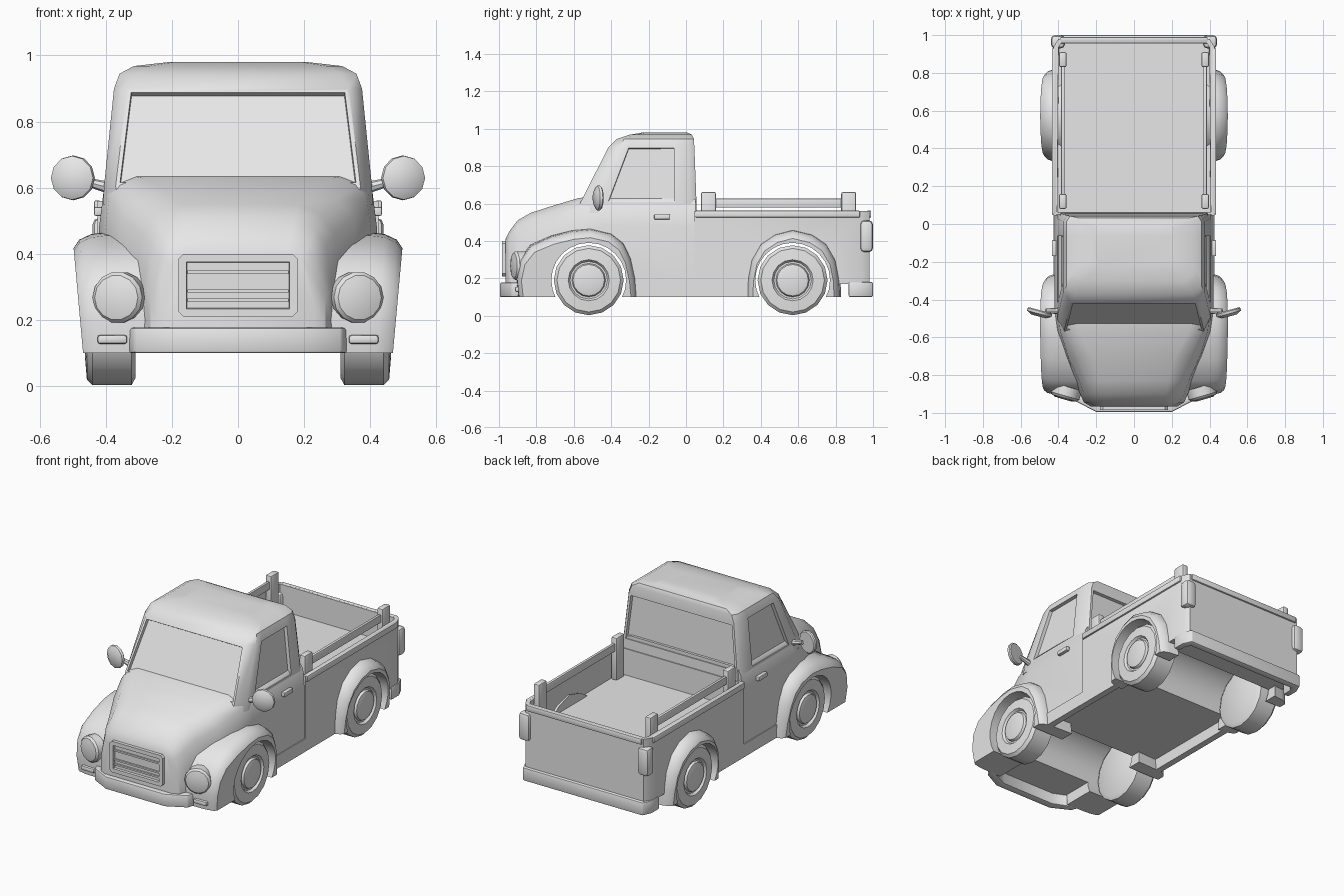
import bpy, bmesh
from math import cos, sin, pi, radians
from mathutils import Matrix, Vector

if "Cube" in bpy.data.objects:
    bpy.data.objects.remove(bpy.data.objects["Cube"])

grey = bpy.data.materials.new("light_grey")
grey.use_nodes = True
GREY = (0.8, 0.8, 0.8, 1)
grey.diffuse_color = GREY
grey.node_tree.nodes["Principled BSDF"].inputs["Base Color"].default_value = GREY

parts = []
cutters = []
FRONT, REAR, AXLE = -0.52, 0.57, 0.19


def finish(name, bm, mirror=False, cut=False, bevel=0):
    bmesh.ops.recalc_face_normals(bm, faces=bm.faces)
    me = bpy.data.meshes.new(name)
    bm.to_mesh(me)
    bm.free()
    me.materials.append(grey)
    ob = bpy.data.objects.new(name, me)
    bpy.context.collection.objects.link(ob)
    if bevel:
        m = ob.modifiers.new("bevel", "BEVEL")
        m.width, m.segments, m.limit_method = bevel, 2, "ANGLE"
    if cut:
        for c in cutters:
            m = ob.modifiers.new("arch", "BOOLEAN")
            m.operation, m.solver, m.object = "DIFFERENCE", "EXACT", c
    if mirror:
        ob.modifiers.new("mirror", "MIRROR").use_mirror_merge = False
    parts.append(ob)
    return ob


def loft(rings):
    """Skin closed rings of equal length and cap both ends."""
    bm = bmesh.new()
    vs = [[bm.verts.new(p) for p in r] for r in rings]
    n = len(vs[0])
    grid = [[bm.faces.new((a[i], a[(i + 1) % n], b[(i + 1) % n], b[i])) for i in range(n)]
            for a, b in zip(vs, vs[1:])]
    caps = [bm.faces.new(vs[0]), bm.faces.new(vs[-1])]
    bmesh.ops.recalc_face_normals(bm, faces=bm.faces)
    return bm, grid, caps


def inset(bm, face, thickness, depth):
    bmesh.ops.inset_individual(bm, faces=[face], thickness=thickness)
    bmesh.ops.inset_individual(bm, faces=[face], thickness=0.002, depth=depth)


def prism(pts, a, b, axis="Z"):
    put = {"X": lambda p, h: (h, *p), "Y": lambda p, h: (p[0], h, p[1]),
           "Z": lambda p, h: (*p, h)}[axis]
    return loft([[put(p, h) for p in pts] for h in (a, b)])


def box(name, x, y, z, **kw):
    bm = prism([(x[0], y[0]), (x[1], y[0]), (x[1], y[1]), (x[0], y[1])], *z)[0]
    return finish(name, bm, **kw)


def lathe(name, profile, n, matrix, **kw):
    """Turn (offset, radius) pairs about local x."""
    rings = [[matrix @ Vector((x, r * cos(2 * pi * i / n), r * sin(2 * pi * i / n)))
              for i in range(n)] for x, r in profile]
    return finish(name, loft(rings)[0], **kw)


def both(pts):
    """Close a half outline with its mirror image in x."""
    return pts + [(-p[0], *p[1:]) for p in reversed(pts)]


# Wheel channel cutters
for y in (FRONT, REAR):
    c = lathe("arch_cutter", [(-0.7, 0.2), (0.7, 0.2)], 24, Matrix.Translation((0, y, AXLE)))
    c.hide_render = True
    parts.remove(c)
    cutters.append(c)

# Hood and lower cab: y, top z, top half width, shoulder x and z, base half width
rings = []
for y, zt, wt, ws, zs, wb in [(-0.965, 0.41, 0.15, 0.20, 0.37, 0.23),
                              (-0.945, 0.45, 0.16, 0.24, 0.39, 0.265),
                              (-0.90, 0.51, 0.17, 0.265, 0.42, 0.285),
                              (-0.83, 0.55, 0.18, 0.29, 0.46, 0.31),
                              (-0.70, 0.592, 0.22, 0.35, 0.51, 0.36),
                              (-0.57, 0.63, 0.29, 0.39, 0.565, 0.405),
                              (-0.45, 0.64, 0.34, 0.405, 0.60, 0.42),
                              (0.05, 0.64, 0.34, 0.405, 0.60, 0.42)]:
    half = [(wt, y, zt), ((wt + ws) / 2 + 0.015, y, zt - (zt - zs) * 0.35), (ws, y, zs),
            (wb, y, zs - 0.12), (wb, y, 0.17)]
    rings.append(both(half))
finish("hood_and_doors", loft(rings)[0], cut=True)

# Cab top with recessed windows: z, front y, front half width, side x, window y span, back y
rings = []
for z, yf, wf, w, w0, w1, yb in [(0.55, -0.58, 0.36, 0.408, -0.43, -0.06, 0.058),
                                 (0.605, -0.565, 0.37, 0.405, -0.42, -0.06, 0.056),
                                 (0.90, -0.415, 0.335, 0.375, -0.31, -0.06, 0.045),
                                 (0.945, -0.37, 0.31, 0.358, -0.29, -0.06, 0.042),
                                 (0.968, -0.30, 0.27, 0.315, -0.23, -0.06, 0.032),
                                 (0.98, -0.23, 0.19, 0.21, -0.19, -0.06, 0.005)]:
    half = [(wf, yf, z), (w, (yf + w0) / 2, z), (w, w0, z), (w, w1, z),
            (w, yb - 0.03, z), (w - 0.02, yb, z)]
    rings.append(both(half))
bm, grid, caps = loft(rings)
n = len(grid[1])
for i, t in ((2, 0.005), (n - 4, 0.005), (5, 0.02), (n - 1, 0.018)):
    inset(bm, grid[1][i], t, -0.02)
finish("cab", bm)

# Cargo bed
outline = both([(0.425, 0.045), (0.425, 0.94), (0.40, 0.98)])
bm, _, caps = prism(outline, 0.17, 0.56)
inset(bm, caps[1], 0.026, -0.16)
finish("cargo_bed", bm, cut=True)
box("bed_side_trim", (0.415, 0.435), (0.05, 0.93), (0.525, 0.562), mirror=True, bevel=0.006)
box("tailgate_trim", (-0.39, 0.39), (0.965, 0.99), (0.525, 0.562), bevel=0.006)
for y in (0.08, 0.83):
    box("bed_stake", (0.357, 0.397), (y, y + 0.08), (0.40, 0.662), mirror=True, bevel=0.01)
box("bed_rail", (0.368, 0.386), (0.1, 0.88), (0.578, 0.626), mirror=True, bevel=0.004)

# Fenders, swelling outward from the body
front_arch = [(-0.26, 0.1), (-0.27, 0.2), (-0.295, 0.31), (-0.335, 0.39), (-0.40, 0.44),
              (-0.51, 0.465), (-0.61, 0.455), (-0.72, 0.425), (-0.83, 0.375), (-0.885, 0.30),
              (-0.905, 0.2), (-0.895, 0.1)]
rear_arch = [(0.325, 0.1), (0.33, 0.2), (0.35, 0.3), (0.40, 0.385), (0.475, 0.435), (0.57, 0.46)]
rear_arch += [(2 * REAR + 0.01 - y, z) for y, z in reversed(rear_arch[:-1])]
for name, arch, cy, inner in (("front_fender", front_arch, -0.52, 0.265),
                              ("rear_fender", rear_arch, REAR, 0.38)):
    rings = []
    for x, s in ((inner, 1.02), (0.40, 1), (0.44, 0.985), (0.475, 0.94), (0.492, 0.87)):
        rings.append([(x * (1 - 0.16 * (0.4 - z)), cy + (y - cy) * (s + 1) / 2 if y < -0.7
                       else cy + (y - cy) * s, 0.1 + (z - 0.1) * s) for y, z in arch])
    finish(name, loft(rings)[0], mirror=True, cut=True)

# Wheels with recessed hub ring
tyre = [(0.31, 0.165), (0.322, 0.187), (0.44, 0.187), (0.457, 0.17), (0.462, 0.11),
        (0.448, 0.10), (0.448, 0.09), (0.462, 0.084), (0.468, 0.06)]
for name, y in (("front_wheel", FRONT), ("rear_wheel", REAR)):
    lathe(name, tyre, 16, Matrix.Translation((0, y, AXLE)), mirror=True)

# Bumpers and sills
bumper = both([(0.335, -0.88), (0.315, -0.935), (0.20, -0.995)])
bumper += list(reversed(both([(0.29, -0.88), (0.27, -0.905), (0.18, -0.945)])))
finish("front_bumper", prism(bumper, 0.1, 0.177)[0], bevel=0.008)
bumper = both([(0.43, 0.87), (0.43, 0.945), (0.405, 1.0)])
bumper += list(reversed(both([(0.39, 0.87), (0.39, 0.93), (0.37, 0.955)])))
finish("rear_bumper", prism(bumper, 0.1, 0.18)[0], bevel=0.008)
box("sill", (0.385, 0.425), (-0.28, 0.35), (0.1, 0.18), mirror=True)

# Grille
frame = both([(0.165, 0.21), (0.18, 0.225), (0.18, 0.385), (0.165, 0.40)])
bm, _, caps = prism(frame, -0.94, -0.985, "Y")
inset(bm, caps[1], 0.026, -0.014)
finish("grille_frame", bm)
for z in (0.255, 0.283, 0.34):
    box("grille_bar", (-0.152, 0.152), (-0.98, -0.96), (z, z + 0.01))

# Lights
lens = [(-0.04, 0.078), (0.01, 0.078), (0.022, 0.068), (0.03, 0.035)]
aim = Matrix.Translation((0.362, -0.90, 0.268)) @ Matrix.Rotation(radians(-74), 4, "Z")
lathe("headlight", lens, 14, aim, mirror=True)
box("turn_signal", (0.335, 0.425), (-0.915, -0.86), (0.128, 0.155), mirror=True, bevel=0.008)
box("tail_light", (0.365, 0.44), (0.93, 1.0), (0.34, 0.51), mirror=True, bevel=0.022)

# Door handles and mirrors
box("door_handle", (0.41, 0.435), (-0.17, -0.085), (0.515, 0.542), mirror=True, bevel=0.005)
aim = Matrix.Translation((0.50, -0.468, 0.63)) @ Matrix.Rotation(radians(-75), 4, "Z")
lathe("mirror", [(-0.012, 0.062), (-0.006, 0.068), (0.008, 0.066), (0.022, 0.04)], 12, aim, mirror=True)
arm = Matrix.Translation((0.39, -0.46, 0.60)) @ Matrix.Rotation(radians(-15), 4, "Y")
lathe("mirror_arm", [(0, 0.018), (0.08, 0.012)], 8, arm, mirror=True)

# Apply modifiers, drop the cutters, smooth the rounded surfaces
bpy.ops.object.select_all(action="DESELECT")
for ob in parts:
    ob.select_set(True)
bpy.context.view_layer.objects.active = parts[0]
bpy.ops.object.convert(target="MESH")
for c in cutters:
    bpy.data.objects.remove(c)
bpy.ops.object.shade_smooth_by_angle(angle=radians(35))
